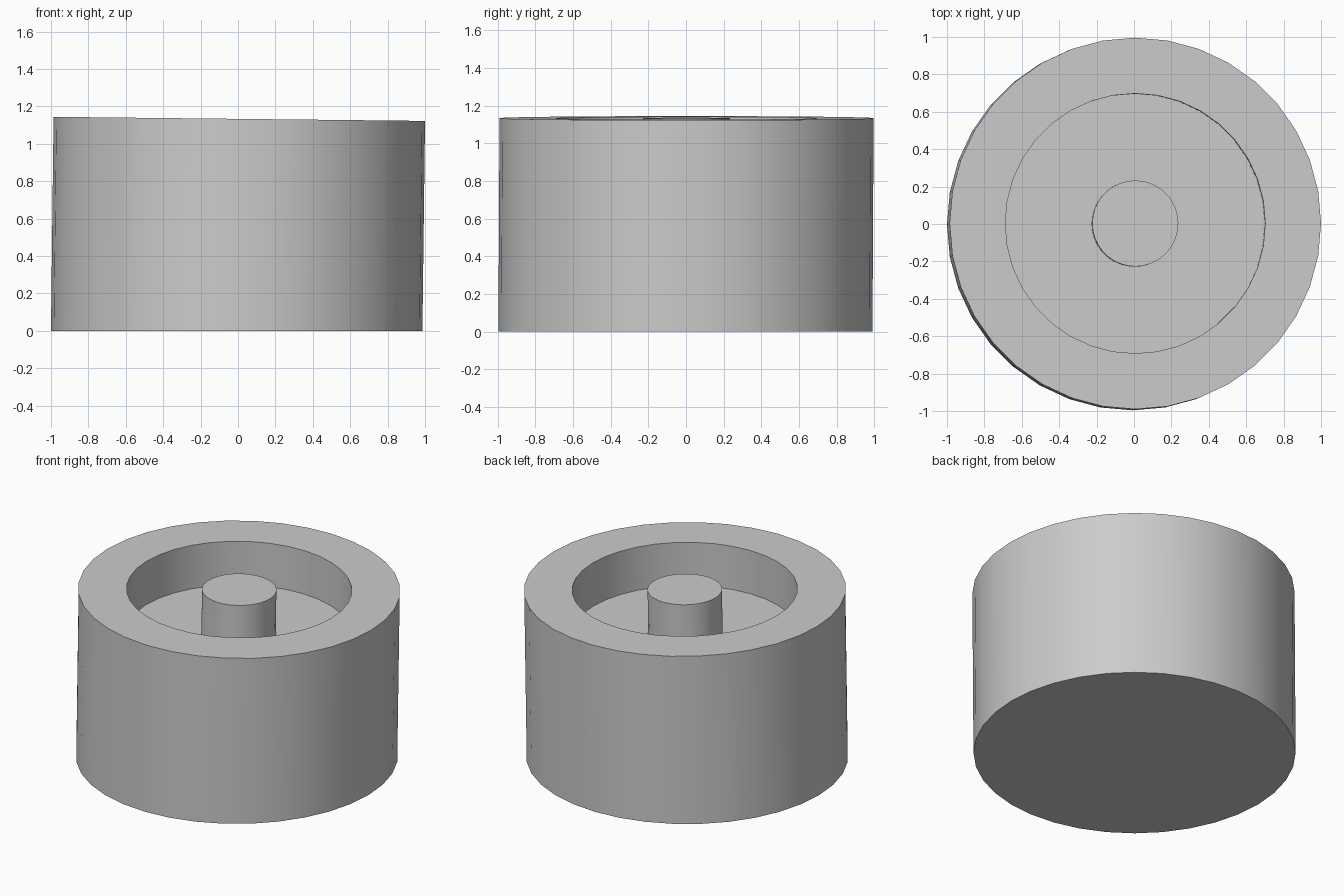
import bpy
import bmesh
from math import cos, sin, tau, radians

SIDES = 36
HEIGHT = 1.133
FLOOR = 0.838
OUTER, INNER, POST = 0.993, 0.695, 0.23

old = bpy.data.objects.get("Cube")
if old:
    bpy.data.objects.remove(old)

# Single plain grey
grey = bpy.data.materials.new("plain_grey")
grey.use_nodes = True
colour = (0.6, 0.6, 0.6, 1)
grey.diffuse_color = colour
grey.node_tree.nodes["Principled BSDF"].inputs["Base Color"].default_value = colour


def lean(x, y, z):
    """Slight lean of the axis, with the top plane square to it."""
    t = z / HEIGHT
    return (x + 0.014 * (t - 0.5), y + 0.006 * (t - 0.5), z - 0.011 * x * t)


def turned_part(name, profile):
    """Revolve (radius, height) points, capping the first and last rings."""
    bm = bmesh.new()
    rings = []
    for r, z in profile:
        rings.append([bm.verts.new(lean(r * cos(tau * i / SIDES), r * sin(tau * i / SIDES), z))
                      for i in range(SIDES)])
    for a, b in zip(rings, rings[1:]):
        for i in range(SIDES):
            j = (i + 1) % SIDES
            bm.faces.new((a[i], a[j], b[j], b[i]))
    bm.faces.new(rings[0][::-1])
    bm.faces.new(rings[-1])
    bmesh.ops.recalc_face_normals(bm, faces=bm.faces)
    mesh = bpy.data.meshes.new(name)
    bm.to_mesh(mesh)
    bm.free()
    mesh.materials.append(grey)
    obj = bpy.data.objects.new(name, mesh)
    bpy.context.collection.objects.link(obj)
    bpy.ops.object.select_all(action="DESELECT")
    obj.select_set(True)
    bpy.context.view_layer.objects.active = obj
    bpy.ops.object.shade_smooth_by_angle(angle=radians(30))
    return obj


# Thick cup with a shallow round recess
turned_part("cup_body", [(OUTER, 0), (OUTER, HEIGHT), (INNER, HEIGHT), (INNER, FLOOR)])

# Central post, level with the rim
turned_part("center_post", [(POST, FLOOR - 0.01), (POST, HEIGHT)])
